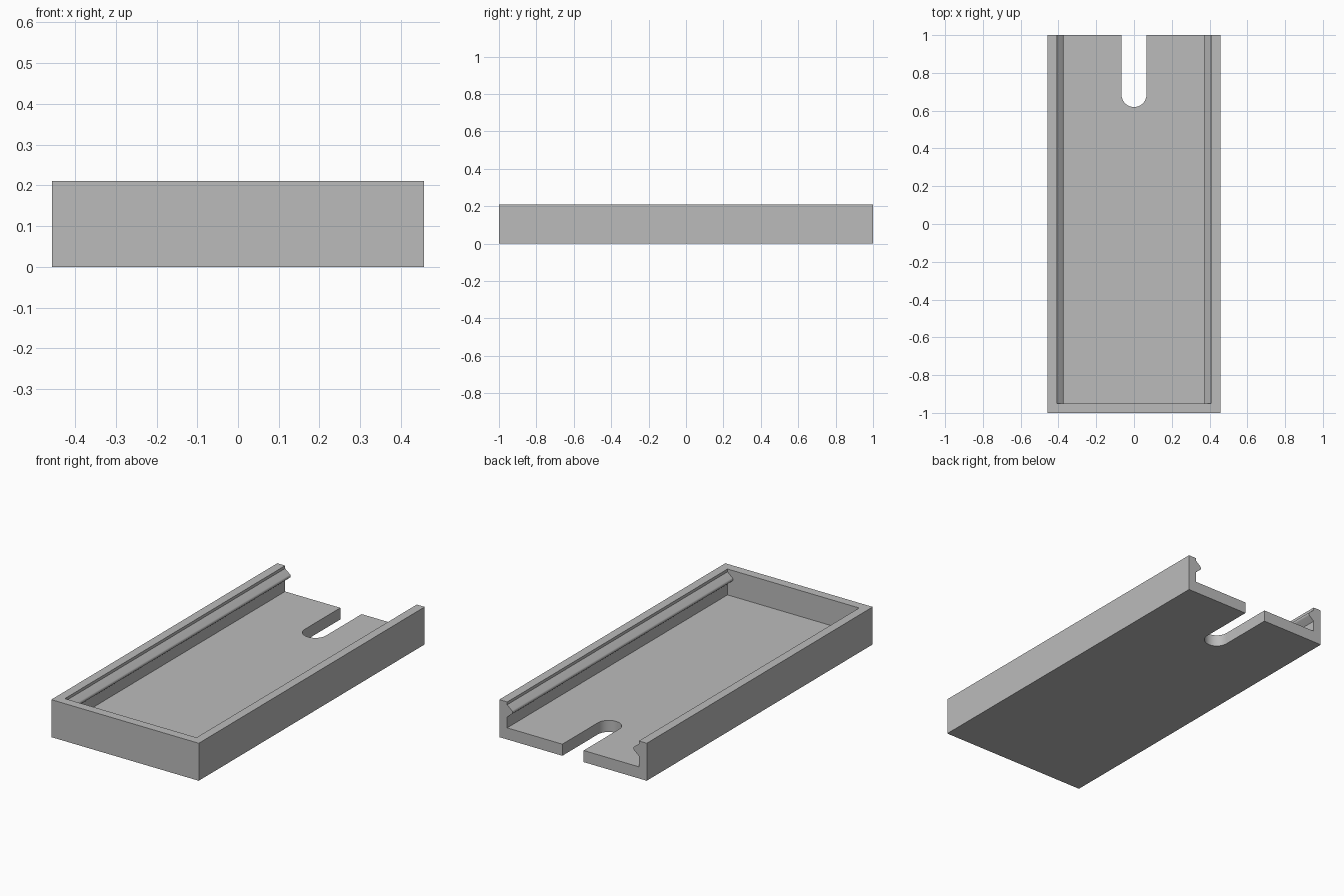
import bpy, bmesh
from math import sin, cos, pi, radians

cube = bpy.data.objects.get("Cube")
if cube:
    bpy.data.objects.remove(cube, do_unlink=True)

HALF_W, HEIGHT = 0.457, 0.21
INNER_W, FLOOR, FRONT_IN = 0.408, 0.065, -0.95
SLOT_R, SLOT_Y = 0.066, 0.685

grey = bpy.data.materials.new("plain grey")
grey.use_nodes = True
colour = (0.5, 0.5, 0.5, 1)
grey.diffuse_color = colour
grey.node_tree.nodes["Principled BSDF"].inputs["Base Color"].default_value = colour


def prism(name, outline, direction):
    """Extrude a closed 3D outline along a direction into a solid object."""
    bm = bmesh.new()
    face = bm.faces.new([bm.verts.new(p) for p in outline])
    side = bmesh.ops.extrude_face_region(bm, geom=[face], use_keep_orig=True)
    moved = [v for v in side["geom"] if isinstance(v, bmesh.types.BMVert)]
    bmesh.ops.translate(bm, verts=moved, vec=direction)
    bmesh.ops.recalc_face_normals(bm, faces=bm.faces)
    mesh = bpy.data.meshes.new(name)
    bm.to_mesh(mesh)
    bm.free()
    mesh.materials.append(grey)
    obj = bpy.data.objects.new(name, mesh)
    bpy.context.collection.objects.link(obj)
    return obj


# Solid block for the tray
tray = prism("tray", [(-HALF_W, -1, 0), (HALF_W, -1, 0), (HALF_W, 1, 0), (-HALF_W, 1, 0)],
             (0, 0, HEIGHT))

# Cavity section: straight walls with a round-nosed rail near the top of each
nose_d, nose_z, nose_r, spread = 0.022, 0.16, 0.012, radians(50)
reach = (nose_d + nose_r * cos(spread)) / sin(spread) * cos(spread) + nose_r * sin(spread)
rail = [(0, nose_z - reach)]
for i in range(9):
    a = spread * (i / 4 - 1)
    rail.append((nose_d + nose_r * cos(a), nose_z + nose_r * sin(a)))
rail.append((0, nose_z + reach))
half = [(INNER_W, FLOOR)] + [(INNER_W - d, z) for d, z in rail] + [(INNER_W, HEIGHT + 0.1)]
section = half + [(-x, z) for x, z in reversed(half)]
cavity = prism("cavity_cutter", [(x, FRONT_IN, z) for x, z in section], (0, 2.1, 0))

# Round-ended slot through the floor, open at the back
steps = 20
arc = [(SLOT_R * cos(pi + pi * i / steps), SLOT_Y + SLOT_R * sin(pi + pi * i / steps))
       for i in range(steps + 1)]
outline = [(-SLOT_R, 1.1)] + arc + [(SLOT_R, 1.1)]
slot = prism("slot_cutter", [(x, y, -0.1) for x, y in outline], (0, 0, 0.25))

# Cut both shapes from the block
bpy.ops.object.select_all(action='DESELECT')
bpy.context.view_layer.objects.active = tray
tray.select_set(True)
for cutter in (cavity, slot):
    cutter.hide_render = True
    mod = tray.modifiers.new(cutter.name, 'BOOLEAN')
    mod.operation = 'DIFFERENCE'
    mod.solver = 'EXACT'
    mod.object = cutter
    bpy.ops.object.modifier_apply(modifier=mod.name)
    bpy.data.objects.remove(cutter, do_unlink=True)

bpy.ops.object.shade_smooth_by_angle(angle=radians(30))
